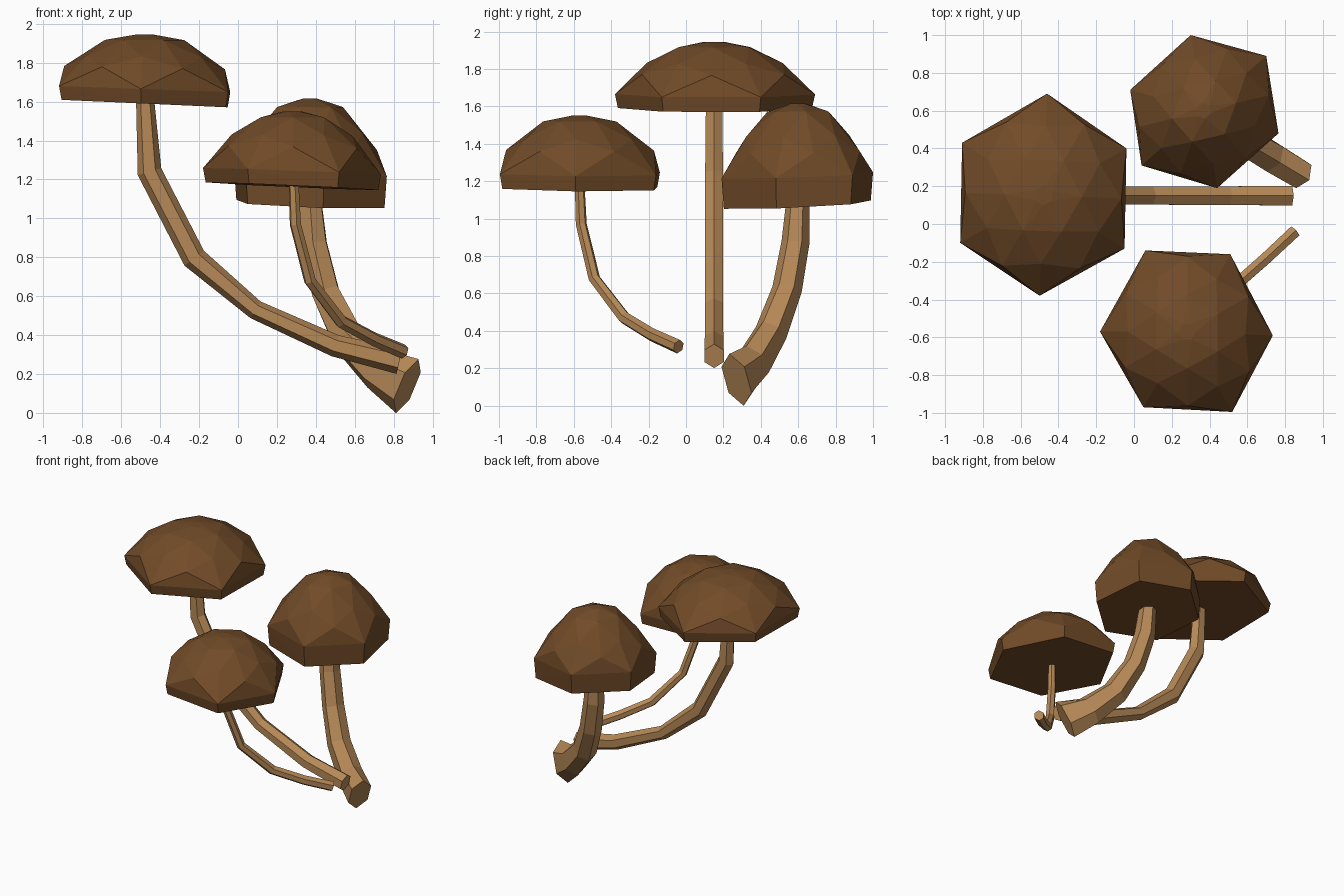
import bpy, bmesh, math
from mathutils import Vector

if "Cube" in bpy.data.objects:
    bpy.data.objects.remove(bpy.data.objects["Cube"])


def material(name, rgb):
    m = bpy.data.materials.new(name)
    m.diffuse_color = (*rgb, 1)
    m.use_nodes = True
    m.node_tree.nodes["Principled BSDF"].inputs["Base Color"].default_value = m.diffuse_color
    return m


cap_mat = material("dark_brown", (0.165, 0.07, 0.021))
stem_mat = material("tan", (0.47, 0.25, 0.095))


def finish(bm, name, mat):
    bmesh.ops.recalc_face_normals(bm, faces=bm.faces[:])
    me = bpy.data.meshes.new(name)
    bm.to_mesh(me)
    bm.free()
    me.materials.append(mat)
    ob = bpy.data.objects.new(name, me)
    bpy.context.collection.objects.link(ob)


def cap(name, rim, centre, z0, height, eq, tilt):
    """Faceted dome: hull of shrinking rings that alternate rim corners and edge middles."""
    c = Vector(centre)
    corners = [Vector(p) - c for p in rim]
    mids = [(a + b) / 2 for a, b in zip(corners, corners[1:] + corners[:1])]
    rings = [(corners, 0.97, 0), (corners, 1, eq), (mids, 0.95, 0.52),
             (corners, 0.68, 0.68), (mids, 0.47, 0.92), (corners, 0.1, 1)]
    bm = bmesh.new()
    for pts, s, h in rings:
        for p in pts:
            q = p * s
            lean = (q.x * tilt[0] + q.y * tilt[1]) * (1 - h)
            bm.verts.new((c.x + q.x, c.y + q.y, z0 + h * height + lean))
    bmesh.ops.convex_hull(bm, input=bm.verts[:])
    bmesh.ops.delete(bm, geom=[v for v in bm.verts if not v.link_faces], context='VERTS')
    finish(bm, name, cap_mat)


def stem(name, path, side):
    """Six-sided tube; each path point is x, y, z, side radius, up radius."""
    side = Vector(side).normalized()
    pts = [Vector(p[:3]) for p in path]
    bm = bmesh.new()
    rings = []
    for i, p in enumerate(pts):
        t = (pts[min(i + 1, len(pts) - 1)] - pts[max(i - 1, 0)]).normalized()
        up = side.cross(t).normalized()
        ring = []
        for k in range(6):
            a = math.pi / 3 * k
            ring.append(bm.verts.new(p + up * math.cos(a) * path[i][4]
                                     + side * math.sin(a) * path[i][3]))
        rings.append(ring)
    for r, s in zip(rings, rings[1:]):
        for k in range(6):
            j = (k + 1) % 6
            bm.faces.new((r[k], r[j], s[j], s[k]))
    bm.faces.new(rings[0])
    bm.faces.new(rings[-1])
    finish(bm, name, stem_mat)


# caps
cap("tall_cap", [(-0.46, 0.69), (-0.04, 0.40), (-0.05, -0.13), (-0.50, -0.38),
                 (-0.92, -0.10), (-0.91, 0.43)],
    (-0.48, 0.15), 1.59, 0.355, 0.21, (-0.045, 0))
cap("front_cap", [(0.06, -0.14), (0.51, -0.16), (0.735, -0.59), (0.52, -0.995),
                  (0.05, -0.97), (-0.18, -0.57)],
    (0.28, -0.57), 1.165, 0.385, 0.2, (-0.045, -0.01))
cap("back_cap", [(0.30, 1.0), (0.70, 0.89), (0.765, 0.48), (0.44, 0.19),
                 (0.04, 0.31), (-0.02, 0.71)],
    (0.37, 0.60), 1.075, 0.54, 0.29, (-0.04, 0.05))

# curved stems
stem("tall_stem", [(-0.48, 0.15, 1.65, .05, .045), (-0.455, 0.15, 1.24, .055, .063),
                   (-0.225, 0.15, 0.795, .055, .063), (0.09, 0.15, 0.53, .055, .05),
                   (0.50, 0.15, 0.345, .057, .057), (0.83, 0.15, 0.265, .06, .066)],
     (0, 1, 0))
stem("front_stem", [(0.285, -0.57, 1.22, .026, .026), (0.295, -0.56, 0.97, .03, .03),
                    (0.37, -0.49, 0.68, .032, .032), (0.53, -0.33, 0.47, .035, .035),
                    (0.70, -0.18, 0.378, .036, .036), (0.85, -0.04, 0.315, .037, .038)],
     (-0.53, 0.57, 0))
stem("back_stem", [(0.37, 0.60, 1.13, .06, .06), (0.39, 0.585, 0.87, .075, .075),
                   (0.45, 0.54, 0.62, .08, .08), (0.56, 0.455, 0.39, .085, .095),
                   (0.72, 0.36, 0.225, .09, .115), (0.87, 0.27, 0.138, .085, .155)],
     (0.33, 0.5, 0))
